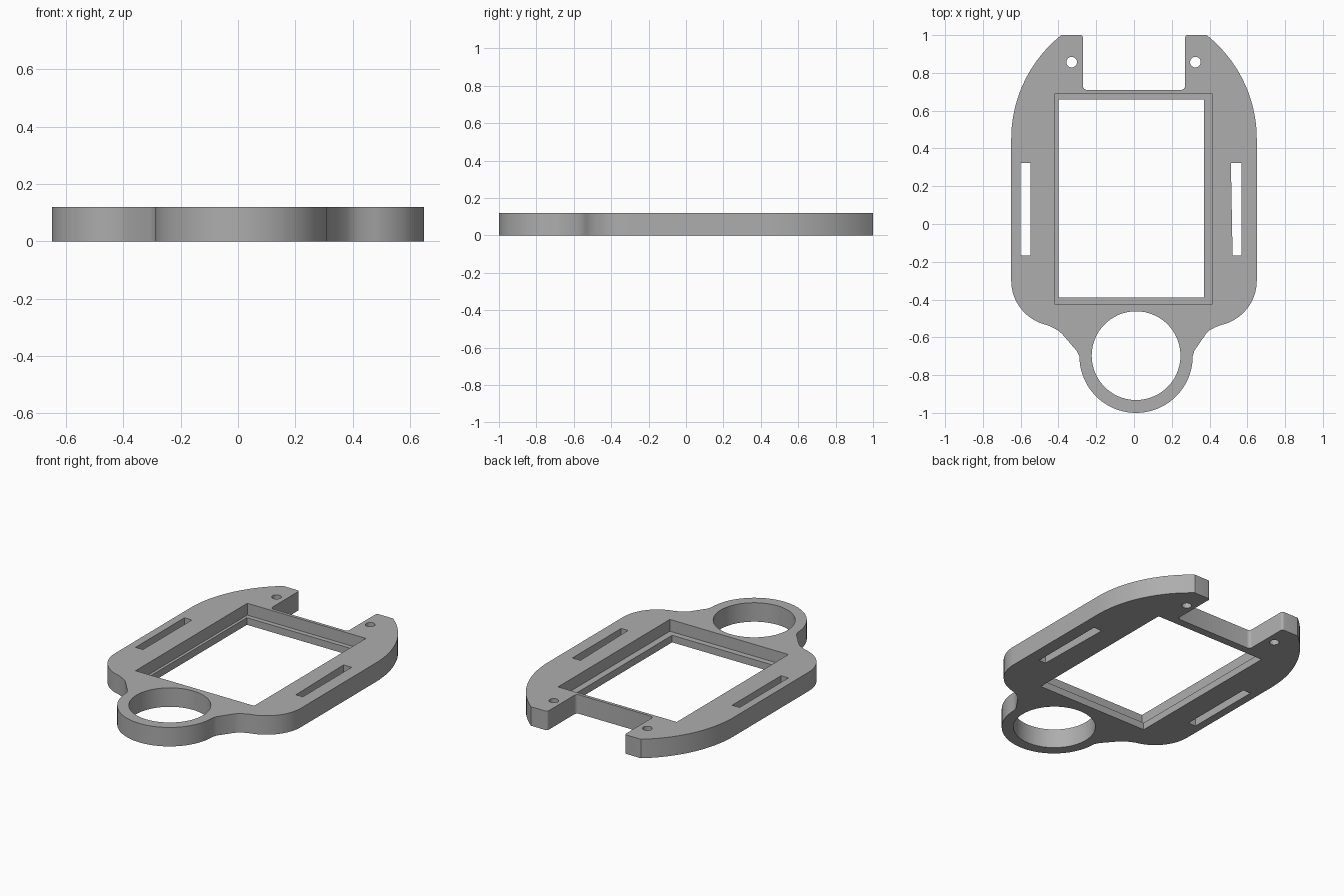
import bpy, bmesh
from math import sin, cos, radians

cube = bpy.data.objects.get("Cube")
if cube:
    bpy.data.objects.remove(cube)

THICK = 0.12
LEDGE = 0.045

grey = bpy.data.materials.new("plain grey")
grey.use_nodes = True
COLOUR = (0.42, 0.42, 0.42, 1)
grey.diffuse_color = COLOUR
grey.node_tree.nodes["Principled BSDF"].inputs["Base Color"].default_value = COLOUR


def arc(cx, cy, r, start, end, steps):
    angles = [radians(start + (end - start) * i / steps) for i in range(steps + 1)]
    return [(cx + r * cos(a), cy + r * sin(a)) for a in angles]


def rect(x0, x1, y0, y1):
    return [(x0, y0), (x1, y0), (x1, y1), (x0, y1)]


def prism(name, points, z0, z1):
    """Extrude a flat outline from z0 up to z1."""
    bm = bmesh.new()
    face = bm.faces.new([bm.verts.new((x, y, z0)) for x, y in points])
    top = bmesh.ops.extrude_face_region(bm, geom=[face])["geom"]
    bmesh.ops.translate(bm, vec=(0, 0, z1 - z0),
                        verts=[v for v in top if isinstance(v, bmesh.types.BMVert)])
    bmesh.ops.recalc_face_normals(bm, faces=bm.faces)
    mesh = bpy.data.meshes.new(name)
    bm.to_mesh(mesh)
    bm.free()
    mesh.materials.append(grey)
    obj = bpy.data.objects.new(name, mesh)
    bpy.context.collection.objects.link(obj)
    return obj


def mirror(points):
    return [(-x, y) for x, y in reversed(points)]


# Half of the back notch, one tab, the curved shoulder and the lower corner
side = (arc(0.25, 0.73, 0.02, -90, 0, 4)
        + arc(0.285, 0.985, 0.015, 180, 90, 4)
        + arc(-0.053, 0.45, 0.703, 51.5, 0, 20)
        + arc(0.41, -0.30, 0.24, 0, -78, 16))
# Concave necks that run into the ring
right_neck = [(0.425, -0.549), (0.40, -0.563), (0.38, -0.583), (0.32, -0.67)]
left_neck = [(-0.305, -0.67), (-0.38, -0.583), (-0.40, -0.565), (-0.425, -0.551)]
ring = arc(0.011, -0.70, 0.30, 0, -180, 40)
plate = prism("frame_plate", side + right_neck + ring + left_neck + mirror(side), 0, THICK)

# Openings: window, ledge recess, ring hole, strap slots and screw holes
LOW, HIGH = -0.1, THICK + 0.1
cutters = [
    prism("window_cutter", rect(-0.40, 0.37, -0.39, 0.66), LOW, HIGH),
    prism("recess_cutter", rect(-0.418, 0.412, -0.427, 0.69), LEDGE, HIGH),
    prism("ring_cutter", arc(0.011, -0.697, 0.235, 0, 354, 59), LOW, HIGH),
    prism("left_slot_cutter", [(0.522, -0.167), (0.57, -0.167), (0.57, 0.322), (0.513, 0.322)],
          LOW, HIGH),
    prism("right_slot_cutter", rect(-0.60, -0.548, -0.167, 0.322), LOW, HIGH),
]
for x in (-0.33, 0.325):
    cutters.append(prism("screw_cutter", arc(x, 0.857, 0.028, 0, 345, 23), LOW, HIGH))

bpy.ops.object.select_all(action="DESELECT")
plate.select_set(True)
bpy.context.view_layer.objects.active = plate
for cutter in cutters:
    cutter.hide_render = True
    mod = plate.modifiers.new("cut", "BOOLEAN")
    mod.operation = "DIFFERENCE"
    mod.solver = "EXACT"
    mod.object = cutter
    bpy.ops.object.modifier_apply(modifier=mod.name)
    bpy.data.objects.remove(cutter)

bpy.ops.object.shade_smooth_by_angle(angle=radians(30))
